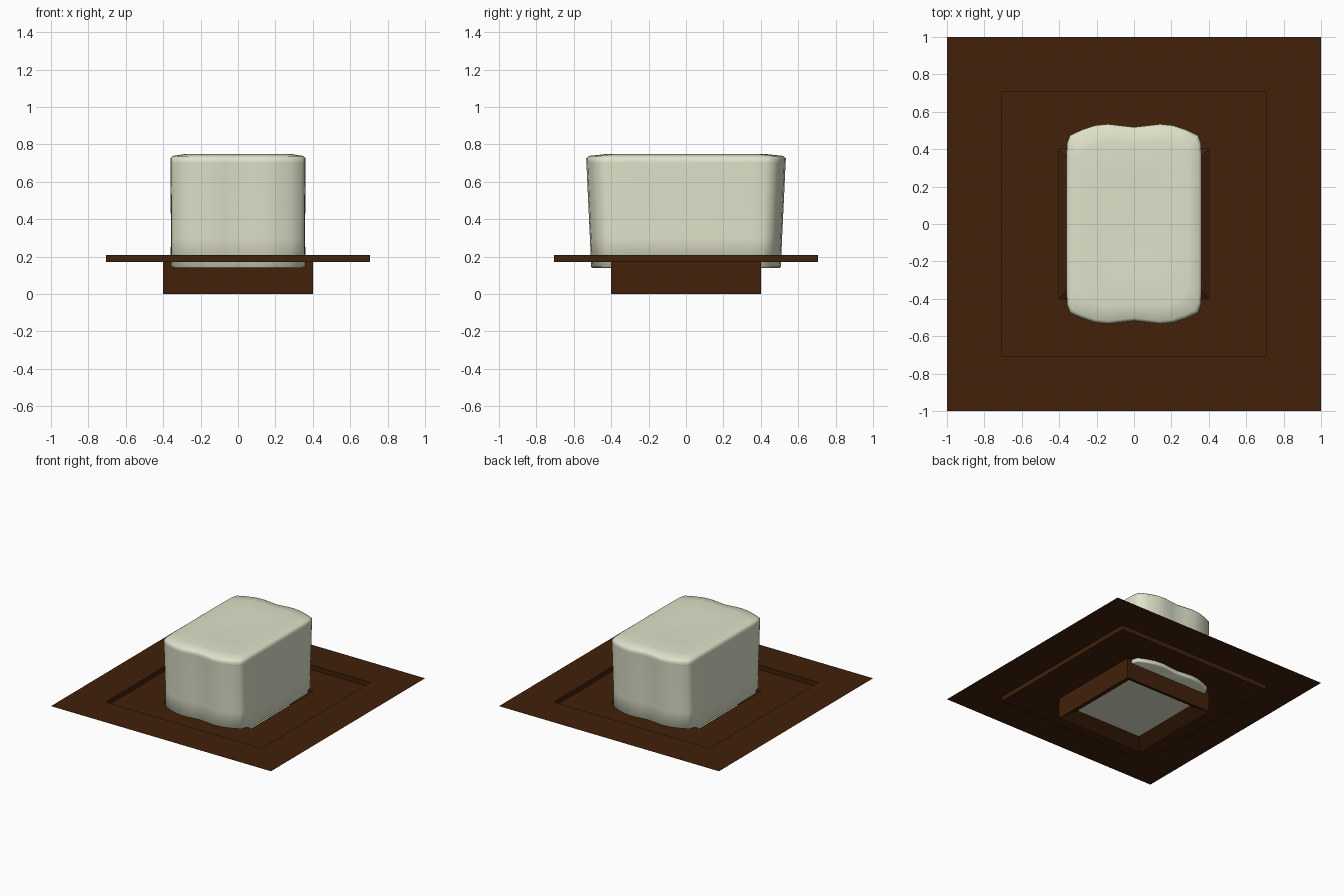
import bpy, bmesh, math

if "Cube" in bpy.data.objects:
    bpy.data.objects.remove(bpy.data.objects["Cube"])


def material(name, col):
    m = bpy.data.materials.new(name)
    m.diffuse_color = (*col, 1)
    m.use_nodes = True
    m.node_tree.nodes["Principled BSDF"].inputs["Base Color"].default_value = m.diffuse_color
    return m


brown = material("dark brown", (0.053, 0.015, 0.003))
cream = material("cream white", (0.74, 0.76, 0.59))


def finish(name, bm, mats, smooth=None):
    me = bpy.data.meshes.new(name)
    bm.to_mesh(me)
    bm.free()
    for m in mats:
        me.materials.append(m)
    ob = bpy.data.objects.new(name, me)
    bpy.context.collection.objects.link(ob)
    if smooth:
        bpy.ops.object.select_all(action='DESELECT')
        ob.select_set(True)
        bpy.context.view_layer.objects.active = ob
        bpy.ops.object.shade_smooth_by_angle(angle=math.radians(smooth))
    return ob


def square(bm, r, z):
    return [bm.verts.new((x * r, y * r, z)) for x, y in ((-1, -1), (1, -1), (1, 1), (-1, 1))]


def bridge(bm, a, b):
    n = len(a)
    return [bm.faces.new((a[i], a[(i + 1) % n], b[(i + 1) % n], b[i])) for i in range(n)]


# one sheet stepping down: outer rim, shallow tray, then a deep central well
bm = bmesh.new()
rings = [square(bm, r, z) for r, z in
         ((1.0, 0.208), (0.707, 0.208), (0.707, 0.17), (0.4, 0.17), (0.4, 0.0), (0.3, 0.06))]
for a, b in zip(rings, rings[1:]):
    bridge(bm, a, b)
panel = bm.faces.new(rings[-1])  # pale panel in the underside
panel.material_index = 1
finish("stepped_tray", bm, [brown, cream])

# soft block: wavy outline mirrored from one quarter, stacked in levels
quarter = [(0.362, 0), (0.362, 0.2), (0.361, 0.36), (0.358, 0.43), (0.342, 0.474),
           (0.28, 0.503), (0.21, 0.527), (0.14, 0.534), (0.07, 0.526), (0, 0.518)]
half = quarter + [(-x, y) for x, y in quarter[-2::-1]]
outline = half + [(-x, -y) for x, y in half[1:-1]]
levels = [(0.14, 0.97, 0.94), (0.145, 1.0, 0.95), (0.3, 0.99, 0.962), (0.5, 0.995, 0.98),
          (0.7, 1, 0.997), (0.725, 1, 1), (0.738, 0.96, 0.97), (0.747, 0.8, 0.82), (0.742, 0.5, 0.5)]
bm = bmesh.new()
stack = [[bm.verts.new((x * sx, y * sy, z)) for x, y in outline] for z, sx, sy in levels]
for a, b in zip(stack, stack[1:]):
    bridge(bm, a, b)
bm.faces.new(stack[0][::-1])
tip = bm.verts.new((0, 0, 0.737))
for i, v in enumerate(stack[-1]):
    bm.faces.new((v, stack[-1][(i + 1) % len(outline)], tip))
finish("soft_block", bm, [cream], 75)
